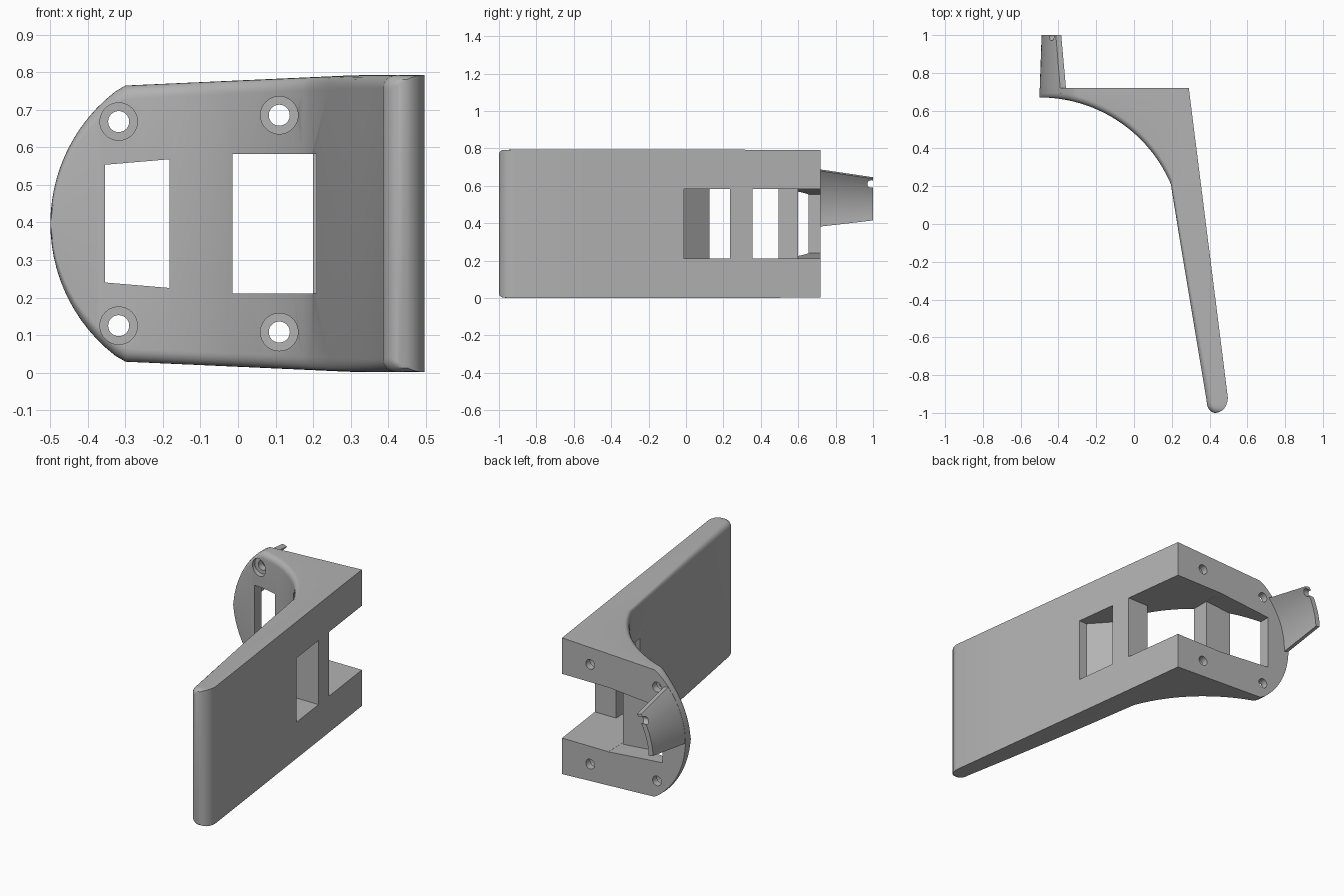
import bpy, bmesh, math
from mathutils import Vector

if "Cube" in bpy.data.objects:
    bpy.data.objects.remove(bpy.data.objects["Cube"], do_unlink=True)

MID = 0.397      # height of the mirror plane
BACK = 0.72      # rear mounting plane
END_R = 0.445    # radius of the rounded end outline

grey = bpy.data.materials.new("light_grey")
grey.use_nodes = True
grey.diffuse_color = (0.45, 0.45, 0.45, 1)
grey.node_tree.nodes["Principled BSDF"].inputs["Base Color"].default_value = (0.45, 0.45, 0.45, 1)


def make(name, rings):
    """Skin a list of equal closed rings and cap both ends."""
    bm = bmesh.new()
    loops = [[bm.verts.new(p) for p in ring] for ring in rings]
    n = len(loops[0])
    for a, b in zip(loops, loops[1:]):
        for i in range(n):
            j = (i + 1) % n
            bm.faces.new((a[i], a[j], b[j], b[i]))
    bm.faces.new(loops[0][::-1])
    bm.faces.new(loops[-1])
    bmesh.ops.recalc_face_normals(bm, faces=bm.faces)
    me = bpy.data.meshes.new(name)
    bm.to_mesh(me)
    bm.free()
    me.materials.append(grey)
    ob = bpy.data.objects.new(name, me)
    bpy.context.collection.objects.link(ob)
    return ob


def cylinder(name, centre, axis, radius, length, sides=40):
    axis = Vector(axis)
    side = axis.cross(Vector((0, 0, 1)))
    circle = [(math.cos(t) * side + math.sin(t) * Vector((0, 0, 1))) * radius
              for t in (2 * math.pi * i / sides for i in range(sides))]
    return make(name, [[Vector(centre) + axis * d + p for p in circle] for d in (0, length)])


def prism(name, outline, half):
    """Vertical cutter whose half height may vary with x."""
    return make(name, [[(x, y, MID + s * half(x)) for x, y in outline] for s in (-1, 1)])


def cut(ob, cutter):
    cutter.hide_render = True
    mod = ob.modifiers.new("cut", 'BOOLEAN')
    mod.operation = 'DIFFERENCE'
    mod.solver = 'EXACT'
    mod.object = cutter
    bpy.context.view_layer.objects.active = ob
    bpy.ops.object.modifier_apply(modifier=mod.name)
    bpy.data.objects.remove(cutter, do_unlink=True)


def half_height(x):
    s = max(x + 0.5, 0.0004)
    taper = min(0.396, 0.368 + 0.045 * (x + 0.3))
    return min(taper, math.sqrt(2 * END_R * s - s * s)) if s < 0.3 else taper


def section(front, back, shrink=0.0):
    """Upright section with rounded front corners."""
    f, b = Vector(front), Vector(back)
    d = b - f
    hf, hb = half_height(f.x) - shrink, half_height(b.x) - shrink
    r = min(0.035, d.length * 0.6, hf * 0.9)
    d.normalize()
    arc = []
    for i in range(7):
        t = math.pi / 2 * i / 6
        p = f + d * r * (1 - math.sin(t))
        arc.append((p.x, p.y, hf - r + r * math.cos(t)))
    arc.reverse()
    ring = [(b.x, b.y, MID - hb)]
    ring += [(x, y, MID - z) for x, y, z in reversed(arc)][::1]
    ring += [(x, y, MID + z) for x, y, z in arc]
    ring.append((b.x, b.y, MID + hb))
    # keep the ring in one direction: low rear, low front, high front, high rear
    low = sorted(ring[1:8], key=lambda p: p[2])
    high = sorted(ring[8:15], key=lambda p: p[2])
    return [ring[0]] + low + high + [ring[-1]]


# Body: concave front, flat rear, then a long slanted arm
CURVE_R = 0.756
rings = []
xs = [-0.5 + 0.2 * (i / 14) ** 2 for i in range(15)]
xs += [-0.3 + 0.495 * i / 22 for i in range(1, 23)]
for x in xs:
    y = 0.67 - CURVE_R + math.sqrt(CURVE_R ** 2 - (x + 0.5) ** 2)
    bx = x if x < -0.1 else -0.1 + (x + 0.1) * 0.39 / 0.295
    rings.append(section((x, y), (bx, BACK)))
for i in range(1, 5):
    t = i / 4
    rings.append(section((0.195 + 0.19 * t, 0.2 - 1.14 * t), (0.29 + 0.207 * t, BACK - 1.64 * t)))
# Rounded arm tip
for i in range(1, 7):
    t = math.pi / 2 * i / 6.3
    c, s = math.cos(t), math.sin(t)
    rings.append(section((0.43 - 0.045 * c, -0.94 - 0.06 * s),
                         (0.43 + 0.067 * c, -0.92 - 0.08 * s), 0.025 * (1 - c) ** 2))
body = make("bracket_body", rings)

# Rear cavity, opening through the front as two windows with a post between them
cut(body, prism("cavity_left", [(-0.355, 0.8), (-0.355, 0.5), (-0.185, 0.5), (-0.185, 0.6),
                                (-0.005, 0.6), (-0.005, 0.8)], lambda x: 0.187 + 0.085 * x))
cut(body, prism("cavity_right", [(-0.015, 0.8), (-0.015, 0.1), (0.2, 0.1), (0.2, 0.355),
                                 (0.6, 0.355), (0.6, 0.8)], lambda x: 0.186))
# Side pocket with a slanted floor
cut(body, prism("side_pocket", [(0.6, -0.01), (0.33, -0.01), (0.195, 0.14), (0.195, 0.235),
                                (0.6, 0.235)], lambda x: 0.1855))

# Counterbored screw holes
for x, dz in ((-0.318, 0.272), (0.11, 0.289)):
    for s in (-1, 1):
        z = MID + s * dz
        cut(body, cylinder("screw_hole", (x, 0.2, z), (0, 1, 0), 0.028, 0.7))
        cut(body, cylinder("counterbore", (x, 0.2, z), (0, 1, 0), 0.05, 0.48))

# Rear clip: a curved tapering tongue following the rounded end
clip_rings = []
for t in (0, 1):
    y = 0.69 + 0.31 * t
    lo, hi = 0.387 + 0.036 * t, 0.692 - 0.046 * t
    zs = [lo + (hi - lo) * i / 12 for i in range(13)]

    def wall(radius, levels):
        return [(END_R - 0.5 + 0.01 * t - math.sqrt(radius ** 2 - (z - MID) ** 2), y, z)
                for z in levels]
    clip_rings.append(wall(END_R, zs) + wall(END_R - 0.028, [z - 0.008 for z in reversed(zs)]))
clip = make("rear_clip", clip_rings)
cut(clip, cylinder("clip_notch", (-0.6, 0.99, 0.61), (1, 0, 0), 0.02, 0.4, 24))

# Smooth shading with crisp corners
for ob in (body, clip):
    bpy.ops.object.select_all(action='DESELECT')
    ob.select_set(True)
    bpy.context.view_layer.objects.active = ob
    bpy.ops.object.shade_smooth_by_angle(angle=math.radians(30))
